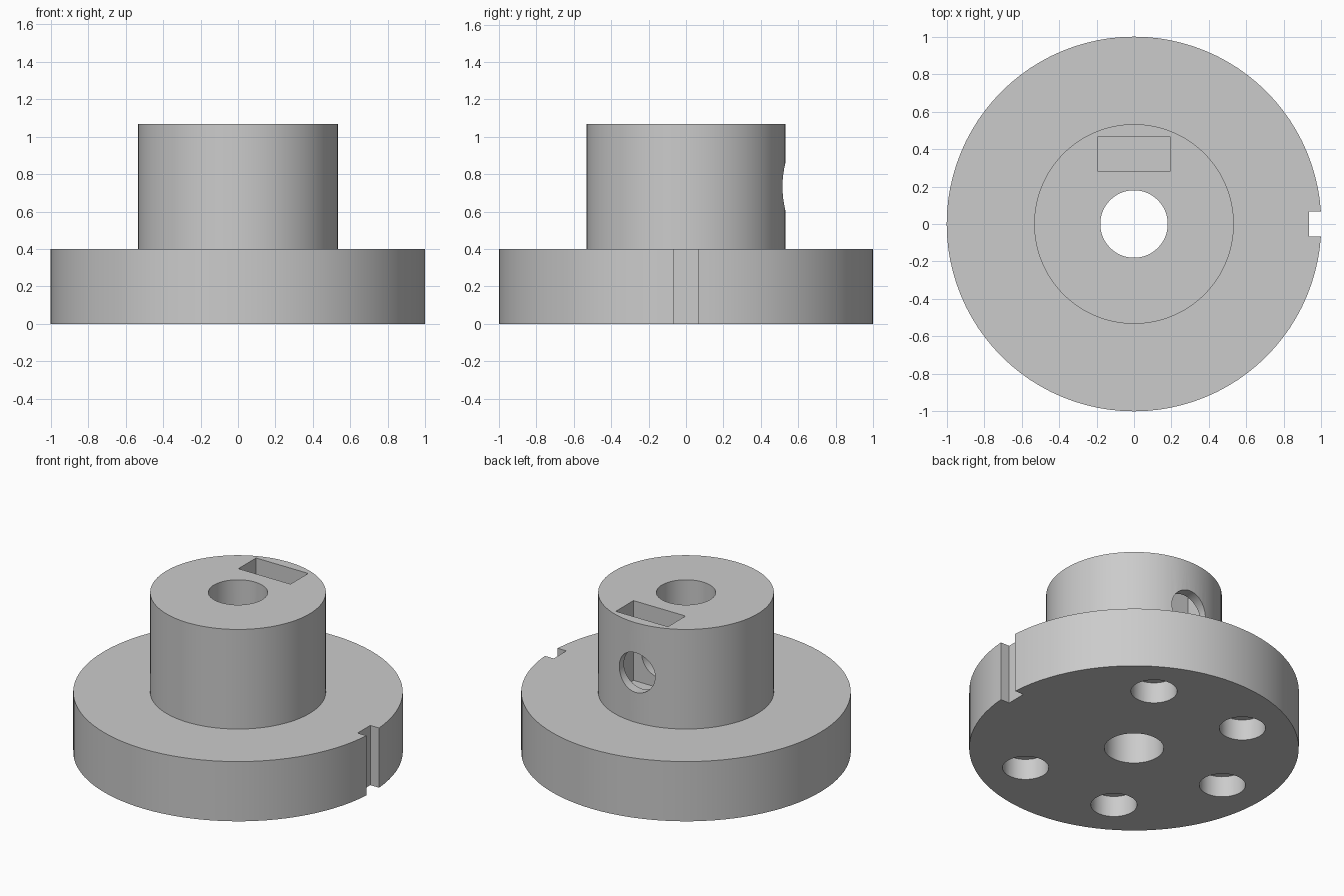
import bpy
import bmesh
from math import cos, sin, pi, radians
from mathutils import Matrix, Vector

cube = bpy.data.objects.get("Cube")
if cube:
    bpy.data.objects.remove(cube, do_unlink=True)

SEGMENTS = 96
FLANGE_R, HUB_R, BORE_R = 1.0, 0.533, 0.18
FLANGE_H, TOTAL_H = 0.4, 1.067

grey = bpy.data.materials.new("plain_grey")
grey.use_nodes = True
colour = (0.6, 0.6, 0.6, 1)
grey.diffuse_color = colour
grey.node_tree.nodes["Principled BSDF"].inputs["Base Color"].default_value = colour


def add_object(name, bm):
    bmesh.ops.recalc_face_normals(bm, faces=bm.faces)
    mesh = bpy.data.meshes.new(name)
    bm.to_mesh(mesh)
    bm.free()
    mesh.materials.append(grey)
    obj = bpy.data.objects.new(name, mesh)
    bpy.context.collection.objects.link(obj)
    return obj


def lathe(name, profile):
    """Spin a closed (radius, height) profile around z."""
    bm = bmesh.new()
    verts = [bm.verts.new((r, 0, z)) for r, z in profile]
    edges = [bm.edges.new((v, verts[i - 1])) for i, v in enumerate(verts)]
    bmesh.ops.spin(bm, geom=verts + edges, cent=(0, 0, 0), axis=(0, 0, 1),
                   angle=2 * pi, steps=SEGMENTS, use_merge=True)
    bmesh.ops.remove_doubles(bm, verts=bm.verts, dist=1e-5)
    return add_object(name, bm)


def box_cutter(name, low, high):
    low, high = Vector(low), Vector(high)
    matrix = Matrix.Translation((low + high) / 2) @ Matrix.Diagonal((*(high - low), 1))
    bm = bmesh.new()
    bmesh.ops.create_cube(bm, size=1, matrix=matrix)
    return add_object(name, bm)


def round_cutter(name, radius, start, end):
    start, end = Vector(start), Vector(end)
    axis = end - start
    turn = axis.to_track_quat("Z", "Y").to_matrix().to_4x4()
    bm = bmesh.new()
    bmesh.ops.create_cone(bm, cap_ends=True, segments=48, radius1=radius, radius2=radius,
                          depth=axis.length,
                          matrix=Matrix.Translation((start + end) / 2) @ turn)
    return add_object(name, bm)


# Flange, hub and through bore as one turned body
body = lathe("flanged_hub", [
    (BORE_R, 0), (FLANGE_R, 0), (FLANGE_R, FLANGE_H),
    (HUB_R, FLANGE_H), (HUB_R, TOTAL_H), (BORE_R, TOTAL_H)])

# Rim notch, nut slot in the hub top, and set screw hole through to the bore
cutters = [
    box_cutter("rim_notch", (0.933, -0.067, -0.1), (1.1, 0.067, 0.5)),
    box_cutter("nut_slot", (-0.193, 0.28, 0.533), (0.193, 0.467, 1.2)),
    round_cutter("set_screw_hole", 0.133, (0, 0.05, 0.733), (0, 0.7, 0.733)),
]

# Five blind pockets under the flange, with the place beside the notch left empty
for i in range(1, 6):
    a = radians(60 * i)
    x, y = 0.7 * cos(a), 0.7 * sin(a)
    cutters.append(round_cutter("magnet_pocket", 0.14, (x, y, -0.1), (x, y, 0.14)))

bpy.ops.object.select_all(action="DESELECT")
bpy.context.view_layer.objects.active = body
body.select_set(True)
for cutter in cutters:
    cutter.hide_render = True
    cut = body.modifiers.new(cutter.name, "BOOLEAN")
    cut.operation = "DIFFERENCE"
    cut.solver = "EXACT"
    cut.object = cutter
    bpy.ops.object.modifier_apply(modifier=cut.name)
    bpy.data.objects.remove(cutter, do_unlink=True)

bpy.ops.object.shade_smooth_by_angle(angle=radians(30))
